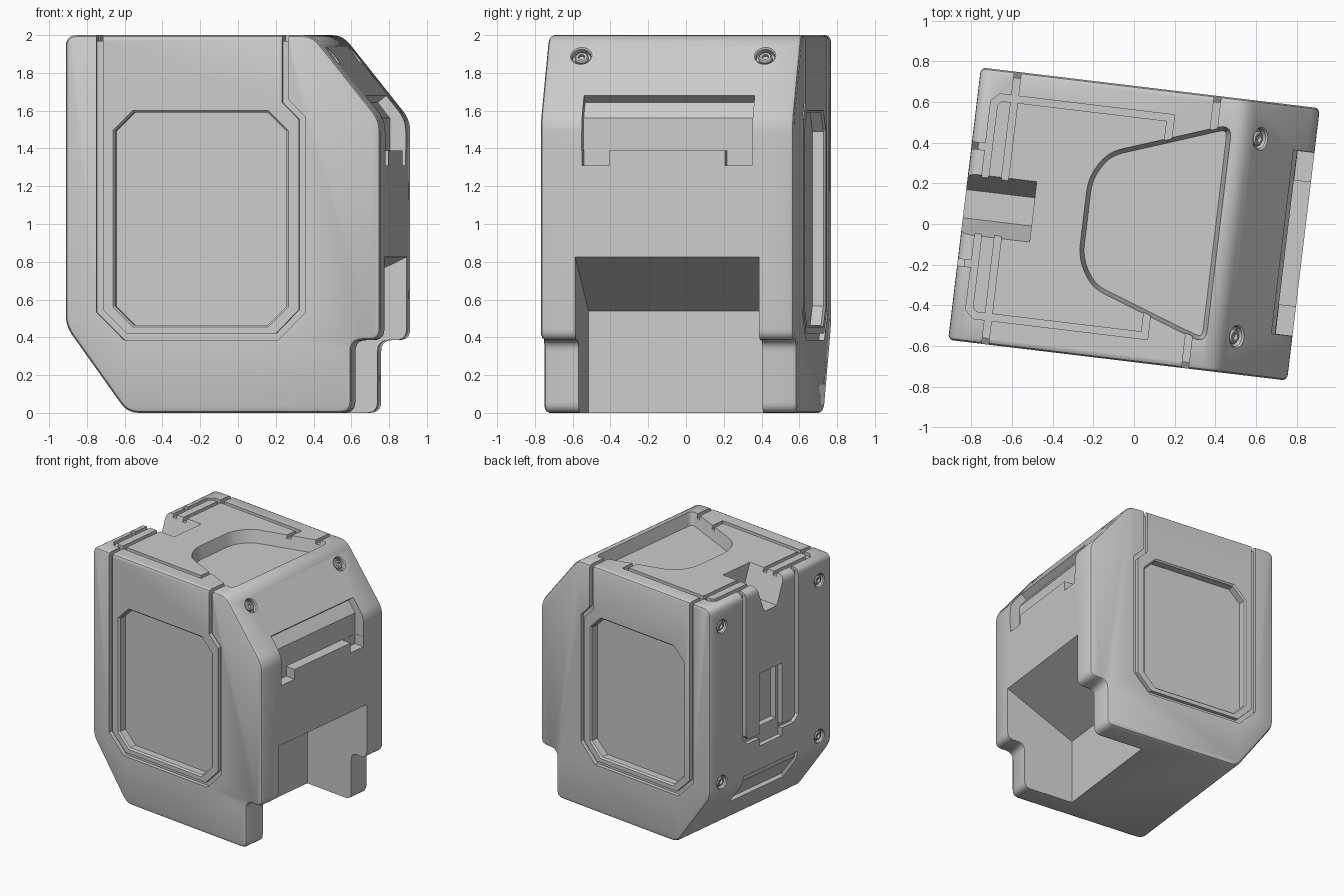
import bpy, bmesh, math
from mathutils import Vector as V, Matrix

if "Cube" in bpy.data.objects:
    bpy.data.objects.remove(bpy.data.objects["Cube"])

TURN = Matrix.Rotation(math.radians(-6.85), 3, 'Z')   # whole model sits slightly turned
HX, HY = 0.84, 0.675                                  # half length / half width
X, Y, Z = V((1, 0, 0)), V((0, 1, 0)), V((0, 0, 1))

# Working planes: origin, two in-plane axes, outward normal
FRONT = (-HY * Y, X, Z, -Y)
BACK = (HY * Y, X, Z, Y)
TOP = (2 * Z, X, Y, Z)
LEFT = (-HX * X, Y, Z, -X)
SIDE = (V((0, 0, 0)), X, Z, Y)
SLOPE_DIR = V((0.36, 0, -0.45)).normalized()
SLOPE = (V((0.48, 0, 2)), Y, SLOPE_DIR, V((0.45, 0, 0.36)).normalized())


def offset(pts, d):
    """Grow a closed outline outward by d with mitred corners."""
    n = len(pts)
    area = sum(pts[i - 1][0] * pts[i][1] - pts[i][0] * pts[i - 1][1] for i in range(n))
    s = d if area > 0 else -d
    out = []
    for i in range(n):
        p = V(pts[i])
        e1 = (p - V(pts[i - 1])).normalized()
        e2 = (V(pts[(i + 1) % n]) - p).normalized()
        n1, n2 = V((e1.y, -e1.x)), V((e2.y, -e2.x))
        out.append(p + (n1 + n2) * (s / (1 + n1.dot(n2))))
    return out


def rounded(pts, r, seg=5):
    """Round every corner of an outline."""
    out = []
    for i in range(len(pts)):
        p, a, b = V(pts[i]), V(pts[i - 1]), V(pts[(i + 1) % len(pts)])
        ra, rb = p + (a - p).normalized() * r, p + (b - p).normalized() * r
        for k in range(seg + 1):
            t = k / seg
            out.append(ra * (1 - t) ** 2 + p * 2 * t * (1 - t) + rb * t * t)
    return out


def ribbon(path, w):
    """Outline of an open polyline with width w."""
    path = [V(p) for p in path]
    left, right = [], []
    for i, p in enumerate(path):
        e1 = (p - path[i - 1]).normalized() if i else (path[1] - p).normalized()
        e2 = (path[i + 1] - p).normalized() if i < len(path) - 1 else e1
        n1, n2 = V((-e1.y, e1.x)), V((-e2.y, e2.x))
        m = (n1 + n2) * (w / 2 / (1 + n1.dot(n2)))
        left.append(p + m)
        right.append(p - m)
    return left + right[::-1]


def loft(name, plane, pts, rings):
    """Solid through (depth, outline offset) rings on a plane."""
    o, a, b, n = plane
    bm = bmesh.new()
    loops = [[bm.verts.new(TURN @ (o + a * p[0] + b * p[1] + n * d)) for p in offset(pts, off)]
             for d, off in rings]
    for l1, l2 in zip(loops, loops[1:]):
        for i in range(len(pts)):
            bm.faces.new((l1[i - 1], l1[i], l2[i], l2[i - 1]))
    bm.faces.new(loops[0][::-1])
    bm.faces.new(loops[-1])
    bm.normal_update()
    bmesh.ops.recalc_face_normals(bm, faces=bm.faces)
    if bm.calc_volume(signed=True) < 0:
        bmesh.ops.reverse_faces(bm, faces=bm.faces)
    me = bpy.data.meshes.new(name)
    bm.to_mesh(me)
    bm.free()
    ob = bpy.data.objects.new(name, me)
    bpy.context.collection.objects.link(ob)
    return ob


cutters = []


def cut(plane, pts, rings):
    ob = loft("cutter", plane, pts, rings)
    ob.hide_render = True
    cutters.append(ob)


def groove(plane, path, w=0.034, depth=0.03):
    cut(plane, ribbon(path, w), [(0.05, 0), (-depth, 0)])


def box(x0, x1, y0, y1):
    return [(x0, y0), (x1, y0), (x1, y1), (x0, y1)]


# Main body: side profile with rounded corners and softened rims
profile = rounded([(-HX, 2), (-HX, 0.46), (-0.51, 0), (0.685, 0), (0.685, 0.385),
                   (HX, 0.385), (HX, 1.55), (0.48, 2)], 0.06)
rim = [(HY, -0.022), (HY - 0.007, -0.008), (HY - 0.022, 0)]
body = loft("container_body", SIDE, profile, rim + [(-d, o) for d, o in rim[::-1]])

# Front and back: octagonal recess and surrounding groove
l, r, b, t, c = -0.575, 0.338, 0.465, 1.59, 0.1
octagon = [(l + c, b), (r - c, b), (r, b + c), (r, t - c), (r - c, t), (l + c, t), (l, t - c), (l, b + c)]
for plane in (FRONT, BACK):
    cut(plane, octagon, [(0.02, 0.03), (-0.012, 0), (-0.07, 0)])
    groove(plane, [(-0.657, 2.05), (-0.657, 0.54), (-0.52, 0.403), (0.29, 0.403), (0.423, 0.54),
                   (0.423, 1.56), (0.334, 1.65), (0.334, 2.05)])

# Top: deep tapered tray
tray = [(-0.25, 0.2), (-0.17, 0.335), (0.42, 0.545), (0.42, -0.545), (-0.17, -0.335), (-0.25, -0.2)]
cut(TOP, rounded(tray, 0.07), [(0.02, 0.005), (-0.1, -0.02)])

# Top and left grooves, mirrored across the middle
for s in (1, -1):
    groove(TOP, [(-0.657, s * 0.72), (-0.657, s * 0.1)], depth=0.032)
    groove(TOP, [(0.334, s * 0.72), (0.334, s * 0.46)], depth=0.032)
    groove(TOP, [(-0.755, s * 0.1), (-0.755, s * 0.51), (-0.725, s * 0.54), (0.117, s * 0.54),
                 (0.117, s * 0.4)], depth=0.028)
    groove(TOP, [(-0.9, s * 0.29), (-0.757, s * 0.29)], depth=0.026)
    groove(LEFT, [(s * 0.29, 2.05), (s * 0.29, 0.82), (s * 0.25, 0.78), (s * 0.1, 0.78)], depth=0.033)

# Left: notch at the top edge, slot, and lower finger recess
cut(LEFT, [(-0.186, 2.1), (-0.07, 1.78), (0.07, 1.78), (0.186, 2.1)], [(0.1, 0), (-0.34, 0)])
cut(LEFT, box(-0.125, 0.125, 0.7, 1.29), [(0.06, 0), (-0.04, 0)])
cut(LEFT, box(-0.1, 0.1, 0.84, 1.265), [(0.05, 0), (-0.09, 0)])
cut(SIDE, [(-0.95, 0.51), (-0.81, 0.51), (-0.81, 0.46), (-0.676, 0.28), (-0.75, 0.22), (-0.95, 0.3)],
    [(-0.3, 0), (0.3, 0)])

# Right: handle recess with two short legs
cut(SIDE, [(0.95, 1.39), (0.755, 1.39), (0.755, 1.56), (0.69, 1.643), (0.814, 1.742), (0.95, 1.742)],
    [(-0.455, 0), (0.455, 0)])
for s in (1, -1):
    cut(SIDE, box(0.757, 0.96, 1.31, 1.45), [(s * 0.31, 0), (s * 0.453, 0)])

# Right: large lower bay with sloping ceiling
cut(SIDE, [(0.25, -0.1), (0.25, 0.54), (0.84, 0.825), (0.95, 0.878), (0.95, -0.1)],
    [(-0.49, 0), (0.49, 0)])


# Bolts in countersunk holes
def circle(x, y, rad, n=24):
    return [(x + rad * math.cos(2 * math.pi * i / n), y + rad * math.sin(2 * math.pi * i / n))
            for i in range(n)]


bolts = []
for s in (1, -1):
    for plane, x, y in ((SLOPE, s * 0.49, 0.141), (LEFT, s * 0.54, 1.82), (LEFT, s * 0.54, 0.55)):
        cut(plane, circle(x, y, 0.05), [(0.01, 0.016), (-0.008, 0), (-0.035, 0)])
        bolts.append(loft("bolt", plane, circle(x, y, 0.036),
                          [(-0.04, 0), (-0.016, 0), (-0.009, -0.007), (-0.009, -0.018), (-0.028, -0.018)]))

# Carve the body, then drop the cutters
bpy.context.view_layer.objects.active = body
for cutter in cutters:
    m = body.modifiers.new("cut", 'BOOLEAN')
    m.operation, m.solver, m.object = 'DIFFERENCE', 'EXACT', cutter
    bpy.ops.object.modifier_apply(modifier=m.name)
for cutter in cutters:
    bpy.data.objects.remove(cutter)
for ob in [body] + bolts:
    ob.select_set(True)
bpy.ops.object.shade_smooth_by_angle(angle=math.radians(30))
